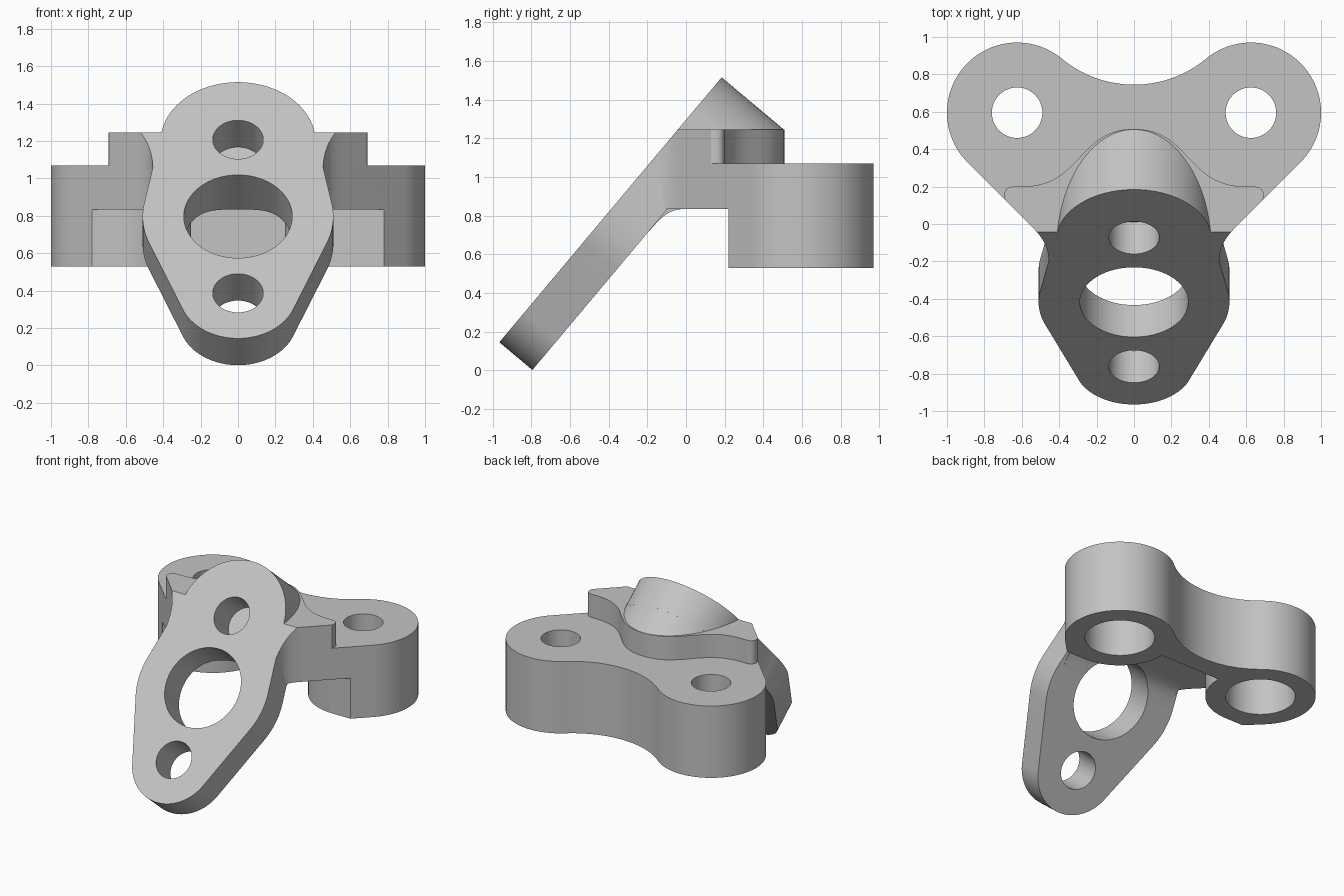
import bpy, bmesh
from math import sin, cos, radians, atan2, asin, degrees
from mathutils import Matrix, Vector

cube = bpy.data.objects.get("Cube")
if cube:
    bpy.data.objects.remove(cube)

GREY = (0.55, 0.55, 0.55, 1.0)
grey = bpy.data.materials.new("plain grey")
grey.use_nodes = True
grey.diffuse_color = GREY
grey.node_tree.nodes["Principled BSDF"].inputs["Base Color"].default_value = GREY

# Working frames: level, tilted plate (x, up the slope, outward), side profile (y, z, x)
TILT = radians(50)
LEVEL = Matrix.Identity(4)
SLOPE = Matrix.Translation((0, -0.965, 0.145)) @ Matrix.Rotation(TILT, 4, 'X')
SIDE = Matrix(((0, 0, 1, 0), (1, 0, 0, 0), (0, 1, 0, 0), (0, 0, 0, 1)))


def arc(cx, cy, r, start, end, n=32):
    angles = [radians(start + (end - start) * i / n) for i in range(n + 1)]
    return [(cx + r * cos(a), cy + r * sin(a)) for a in angles]


def bezier(a, b, c, d, n=16):
    out = []
    for i in range(n + 1):
        t = i / n
        s = 1 - t
        weights = (s ** 3, 3 * s * s * t, 3 * s * t * t, t ** 3)
        out.append(tuple(sum(w * p[k] for w, p in zip(weights, (a, b, c, d))) for k in (0, 1)))
    return out


def circle(cx, cy, r):
    return arc(cx, cy, r, 0, 360, 72)[:-1]


def rect(x, y0, y1):
    return [(-x, y0), (x, y0), (x, y1), (-x, y1)]


def mirrored(half):
    """Close a +x half outline with its mirror image, dropping doubled points."""
    out = []
    for p in half + [(-x, y) for x, y in reversed(half)]:
        if not out or (Vector(p) - Vector(out[-1])).length > 1e-4:
            out.append(p)
    if (Vector(out[0]) - Vector(out[-1])).length < 1e-4:
        out.pop()
    return out


def prism(name, outline, low, high, frame=LEVEL):
    """Closed solid with the given outline between two heights of a frame."""
    bm = bmesh.new()
    floor = [bm.verts.new((x, y, low)) for x, y in outline]
    roof = [bm.verts.new((x, y, high)) for x, y in outline]
    bm.faces.new(floor)
    bm.faces.new(roof)
    for i in range(len(outline)):
        bm.faces.new((floor[i - 1], floor[i], roof[i], roof[i - 1]))
    bm.transform(frame)
    bmesh.ops.recalc_face_normals(bm, faces=bm.faces[:])
    mesh = bpy.data.meshes.new(name)
    bm.to_mesh(mesh)
    bm.free()
    mesh.materials.append(grey)
    obj = bpy.data.objects.new(name, mesh)
    bpy.context.scene.collection.objects.link(obj)
    return obj


def combine(target, tool, operation):
    """Join or cut, using the first solver that gives a solid, then drop the tool."""
    tool.hide_render = True
    mod = target.modifiers.new(operation, 'BOOLEAN')
    mod.object, mod.operation = tool, operation
    for solver in ('EXACT', 'MANIFOLD', 'FLOAT'):
        mod.solver = solver
        bpy.context.view_layer.update()
        graph = bpy.context.evaluated_depsgraph_get()
        mesh = bpy.data.meshes.new_from_object(target.evaluated_get(graph))
        if len(mesh.polygons):
            target.data = mesh
            break
    target.modifiers.clear()
    bpy.data.objects.remove(tool)


# Mounting base: two round lobes joined by a hollow back curve, necking to the plate
LX, LY, LR = 0.625, 0.595, 0.375
neck = bezier((0.58, 0.02), (0.5, -0.06), (0.46, -0.1), (0.455, -0.2)) + [(0.47, -0.45)]
join = degrees(atan2(1.35 - LY, -LX))
base_half = arc(0, 1.35, 0.605, -90, join - 180, 20) + arc(LX, LY, LR, join, -45, 48) + neck
bracket = prism("angled_mounting_bracket", mirrored(base_half), 0.53, 1.07)

# Clear the underside in front of and between the lobes
under = [(0, LY)] + arc(LX, LY, LR, 180, 270) + [(2, LY - LR), (2, -2)]
combine(bracket, prism("underside_cutter", mirrored(under), 0.3, 0.835), 'DIFFERENCE')

# Bell shaped raised step
step_half = bezier((0, 0.508), (0.3, 0.508), (0.28, 0.2), (0.6, 0.2), n=28)
step_half += bezier((0.64, 0.2), (0.69, 0.2), (0.7, 0.17), (0.69, 0.13), n=8) + neck
combine(bracket, prism("raised_step", mirrored(step_half), 1.0, 1.245), 'UNION')

# Tilted plate: three round bosses wrapped by tangent lines
V1, V2, V3 = 0.316, 0.851, 1.374
R1, R2, R3 = 0.316, 0.51, 0.414
THICK = 0.223
low_a = -degrees(asin((R2 - R1) / (V2 - V1)))
high_a = degrees(asin((R2 - R3) / (V3 - V2)))
plate_half = (arc(0, V1, R1, -90, low_a) + arc(0, V2, R2, low_a, high_a, 20)
              + arc(0, V3, R3, high_a, 90))
combine(bracket, prism("tilted_plate", mirrored(plate_half), -THICK, 0.05, SLOPE), 'UNION')

# Rounded top of the plate carried back down to the step
crown = prism("plate_crown", circle(0, V3, R3), -0.9, 0.05, SLOPE)
combine(crown, prism("crown_cutter", rect(3, -3, 3), -1, 1.243), 'DIFFERENCE')
combine(bracket, crown, 'UNION')

# Fillet under the neck
fillet = bezier((-0.19, 0.72), (-0.12, 0.8), (-0.09, 0.834), (0.01, 0.836), n=10)
fillet += [(0.01, 0.86), (-0.2, 0.86)]
combine(bracket, prism("neck_fillet", fillet, -0.465, 0.465, SIDE), 'UNION')

# Trim flush with the sloping front face
combine(bracket, prism("front_cutter", rect(3, -3, 4), 0, 2, SLOPE), 'DIFFERENCE')

# Plate holes: open bottom and centre, blind top
for v, r, depth in ((V1, 0.135, 0.4), (V2, 0.29, 0.5), (1.387, 0.135, THICK)):
    combine(bracket, prism("plate_hole_cutter", circle(0, v, r), -depth, 0.1, SLOPE), 'DIFFERENCE')

# Lobe bolt holes with wide counterbores from below
for side in (-1, 1):
    for r, top in ((0.135, 1.2), (0.238, 0.9)):
        cutter = prism("bolt_hole_cutter", circle(side * LX, LY, r), 0.4, top)
        combine(bracket, cutter, 'DIFFERENCE')

# Smooth curved walls, keep machined edges crisp
bpy.ops.object.select_all(action='DESELECT')
bracket.select_set(True)
bpy.context.view_layer.objects.active = bracket
bpy.ops.object.shade_smooth_by_angle(angle=radians(25))
